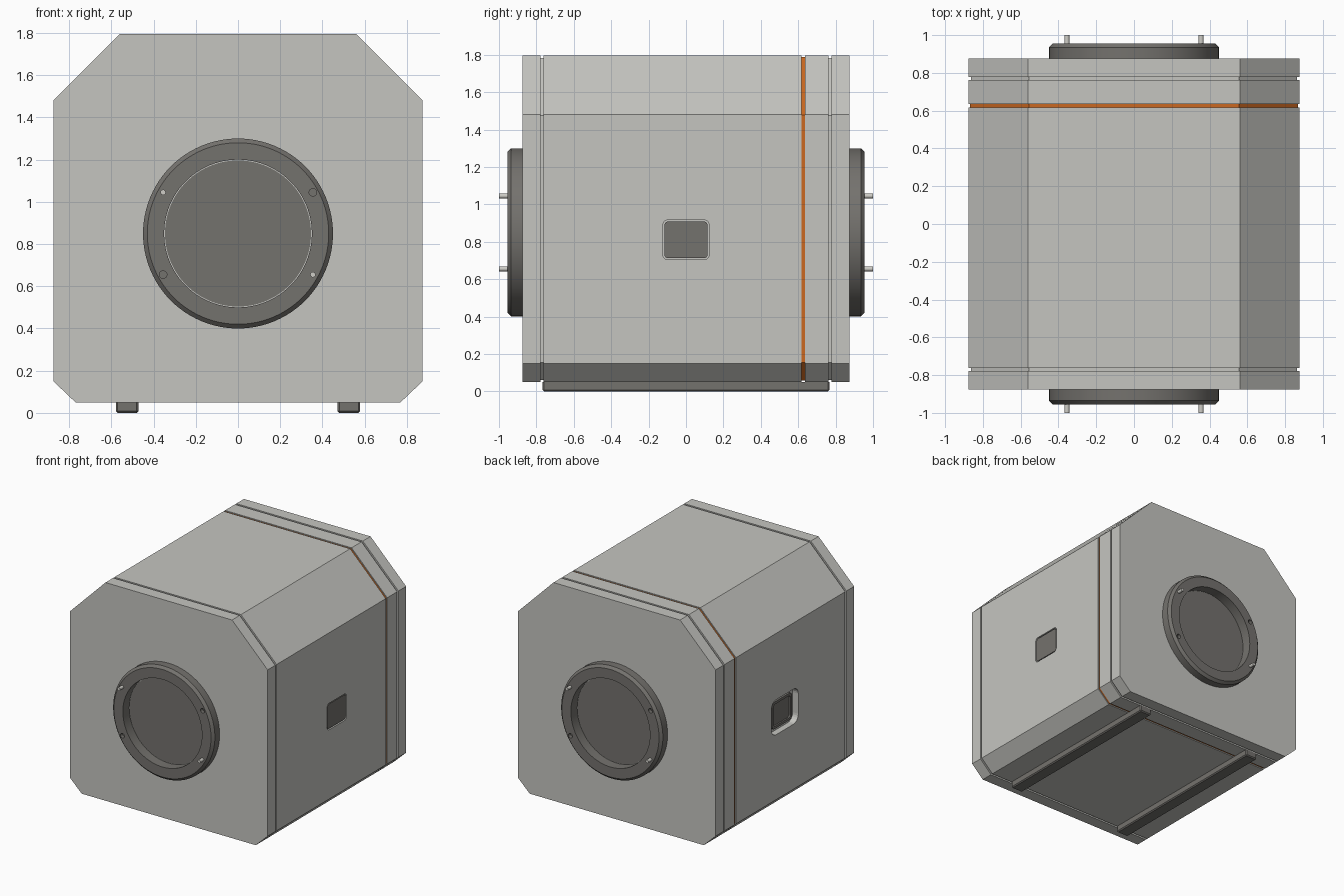
import bpy, bmesh, math
from mathutils import Matrix, Vector

cube = bpy.data.objects.get("Cube")
if cube:
    bpy.data.objects.remove(cube, do_unlink=True)


def material(name, rgb):
    m = bpy.data.materials.new(name)
    m.use_nodes = True
    m.diffuse_color = (*rgb, 1)
    m.node_tree.nodes["Principled BSDF"].inputs["Base Color"].default_value = (*rgb, 1)
    return m


SHELL = material("pale warm grey", (0.56, 0.56, 0.53))
DARK = material("dark warm grey", (0.175, 0.168, 0.155))
ORANGE = material("orange", (0.6, 0.14, 0.015))
PIN = material("light metal", (0.62, 0.61, 0.57))

FACE = 0.875      # half depth and half width of the shell
PORT_Z = 0.85
WINDOW_Z = 0.81


def finish(bm, name, mats, smooth=False):
    bmesh.ops.recalc_face_normals(bm, faces=bm.faces)
    mesh = bpy.data.meshes.new(name)
    bm.to_mesh(mesh)
    bm.free()
    ob = bpy.data.objects.new(name, mesh)
    bpy.context.collection.objects.link(ob)
    for m in mats:
        mesh.materials.append(m)
    if smooth:
        activate(ob)
        bpy.ops.object.shade_smooth_by_angle(angle=math.radians(30))
    return ob


def activate(ob):
    bpy.ops.object.select_all(action="DESELECT")
    ob.select_set(True)
    bpy.context.view_layer.objects.active = ob


def cut(ob, cutter):
    mod = ob.modifiers.new("cut", "BOOLEAN")
    mod.operation = "DIFFERENCE"
    mod.solver = "EXACT"
    mod.object = cutter
    activate(ob)
    bpy.ops.object.modifier_apply(modifier=mod.name)
    bpy.data.objects.remove(cutter, do_unlink=True)


def loft(bm, rings, closed=False):
    """Join rings of points with quads; cap the ends unless closed."""
    loops = [[bm.verts.new(p) for p in ring] for ring in rings]
    n = len(loops[0])
    bands = []
    pairs = zip(loops, loops[1:] + loops[:1]) if closed else zip(loops, loops[1:])
    for a, b in pairs:
        bands.append([bm.faces.new((a[i], a[(i + 1) % n], b[(i + 1) % n], b[i]))
                      for i in range(n)])
    if not closed:
        bm.faces.new(loops[0])
        bm.faces.new(loops[-1])
    return bands


def section(y, d):
    """Chamfered outline of the shell, drawn in by d."""
    k = d * math.tan(math.pi / 8)
    half = [(0.77 - k, 0.05 + d), (FACE - d, 0.15 + k),
            (FACE - d, 1.48 - k), (0.56 - k, 1.795 - d)]
    return [(x, y, z) for x, z in half] + [(-x, y, z) for x, z in reversed(half)]


def rounded_block(name, hy, hz, radius, x0, x1, mat):
    """Rounded rectangle facing along x, between x0 and x1."""
    outline = []
    for i, (sy, sz) in enumerate(((1, 1), (-1, 1), (-1, -1), (1, -1))):
        for j in range(7):
            a = (i + j / 6) * math.pi / 2
            outline.append((sy * (hy - radius) + radius * math.cos(a),
                            WINDOW_Z + sz * (hz - radius) + radius * math.sin(a)))
    bm = bmesh.new()
    loft(bm, [[(x, y, z) for y, z in outline] for x in (x0, x1)])
    return finish(bm, name, [mat])


def rod(name, x, z, radius, y0, y1, mat, segments=24):
    bm = bmesh.new()
    place = Matrix.Translation((x, (y0 + y1) / 2, z)) @ Matrix.Rotation(math.pi / 2, 4, "X")
    bmesh.ops.create_cone(bm, cap_ends=True, segments=segments, radius1=radius,
                          radius2=radius, depth=abs(y1 - y0), matrix=place)
    return finish(bm, name, [mat], smooth=True)


# Shell with two seam grooves and a recessed orange band
stations = [(-FACE, 0)]
for centre, width, depth in ((-0.77, 0.016, 0.012), (0.627, 0.018, 0.008), (0.77, 0.016, 0.012)):
    a, b = centre - width / 2, centre + width / 2
    stations += [(a, 0), (a, depth), (b, depth), (b, 0)]
stations.append((FACE, 0))
bm = bmesh.new()
bands = loft(bm, [section(y, d) for y, d in stations])
for face in bands[6]:
    face.material_index = 1
shell = finish(bm, "shell", [SHELL, ORANGE])

# Side windows: a shallow framed panel at +x, a deep recess at -x
cut(shell, rounded_block("shallow_cutter", 0.123, 0.106, 0.026, FACE - 0.015, FACE + 0.1, SHELL))
rounded_block("left_panel", 0.115, 0.098, 0.02, FACE - 0.016, FACE - 0.003, DARK)
cut(shell, rounded_block("deep_cutter", 0.17, 0.14, 0.06, -FACE - 0.1, -FACE + 0.05, SHELL))
panel = rounded_block("right_panel", 0.125, 0.108, 0.03, -FACE + 0.051, -FACE + 0.025, DARK)
cut(panel, rounded_block("panel_cutter", 0.105, 0.088, 0.02, -FACE, -FACE + 0.037, DARK))

# Round ports on the front and back, the back one turned half way about z
SEG = 96
PROFILE = [(0.35, 0), (0.35, 0.08), (0.43, 0.08), (0.45, 0.06), (0.45, 0)]
for side, s in (("front", 1), ("back", -1)):
    bm = bmesh.new()
    loft(bm, [[(r * math.cos(t), -s * (FACE + h), PORT_Z + r * math.sin(t)) for r, h in PROFILE]
              for t in (2 * math.pi * i / SEG for i in range(SEG))], closed=True)
    ring = finish(bm, side + "_port_ring", [DARK])
    for u in (1, -1):
        cut(ring, rod("hole_cutter", s * u * 0.355, PORT_Z + u * 0.195, 0.018,
                      -s * (FACE + 0.05), -s * (FACE + 0.1), DARK))
        rod(f"{side}_pin_{'lower' if u > 0 else 'upper'}", s * u * 0.355, PORT_Z - u * 0.195,
            0.013, -s * (FACE + 0.05), -s, PIN, 16)
    activate(ring)
    bpy.ops.object.shade_smooth_by_angle(angle=math.radians(30))
    rod(side + "_port_door", 0, PORT_Z, 0.346, -s * (FACE - 0.01), -s * (FACE + 0.004), DARK, SEG)

# Two long runners underneath
for side, s in (("left", 1), ("right", -1)):
    bm = bmesh.new()
    bmesh.ops.create_cube(bm, size=1, matrix=Matrix.Translation((s * 0.525, 0, 0.025))
                          @ Matrix.Diagonal((0.106, 1.535, 0.05, 1)))
    low = [e for e in bm.edges if any(v.co.z < 0.01 for v in e.verts)]
    bmesh.ops.bevel(bm, geom=low, offset=0.008, segments=1, affect="EDGES")
    finish(bm, side + "_runner", [DARK])
